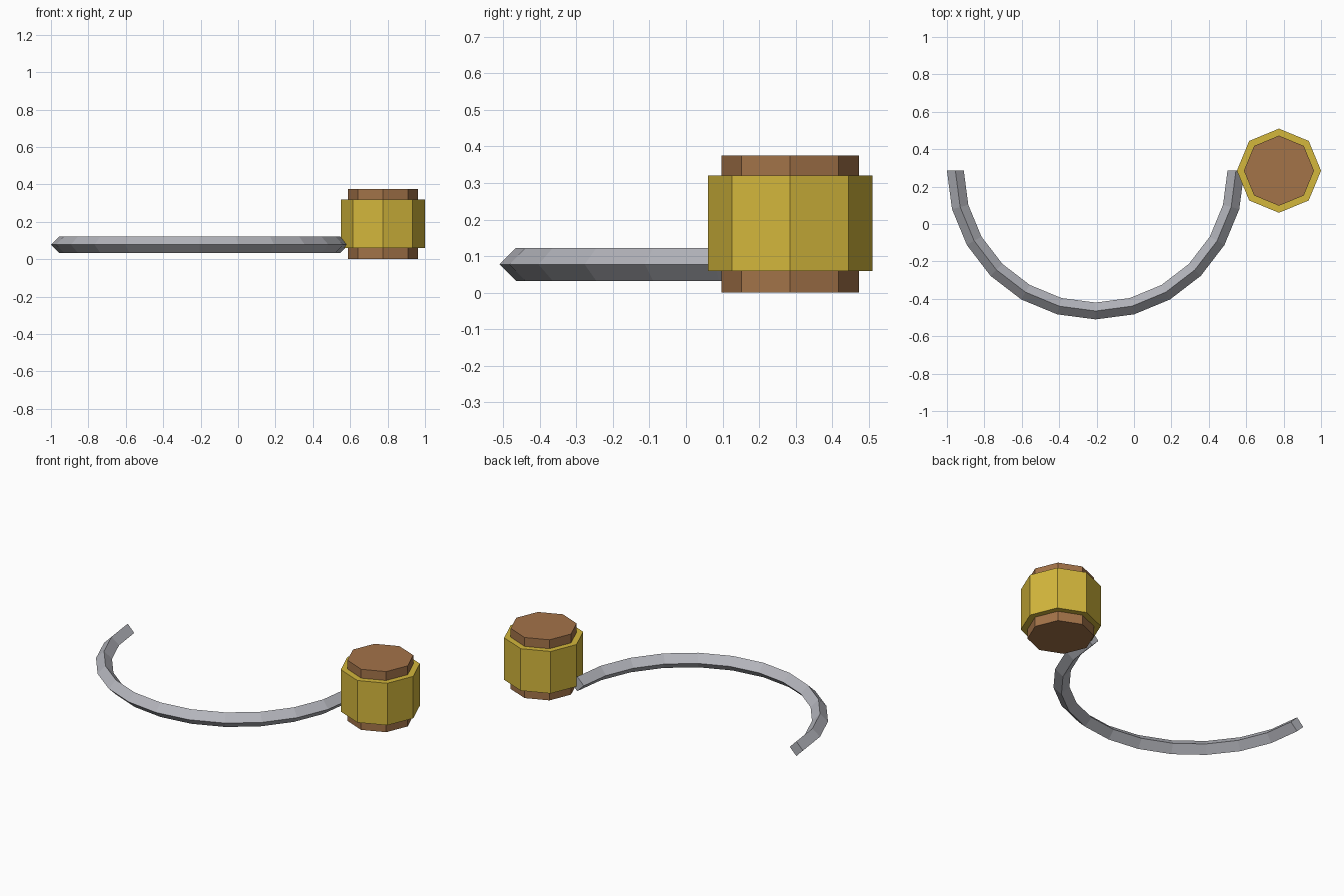
import bpy, bmesh, math

if "Cube" in bpy.data.objects:
    bpy.data.objects.remove(bpy.data.objects["Cube"])


def material(name, rgb):
    m = bpy.data.materials.new(name)
    lin = [((c / 255 + 0.055) / 1.055) ** 2.4 for c in rgb]
    m.diffuse_color = (*lin, 1)
    m.use_nodes = True
    m.node_tree.nodes["Principled BSDF"].inputs["Base Color"].default_value = m.diffuse_color
    return m


def finish(bm, name, mat):
    bmesh.ops.recalc_face_normals(bm, faces=bm.faces)
    mesh = bpy.data.meshes.new(name)
    bm.to_mesh(mesh)
    bm.free()
    mesh.materials.append(mat)
    obj = bpy.data.objects.new(name, mesh)
    bpy.context.collection.objects.link(obj)
    return obj


def octagon_prism(name, radius, z0, z1, centre, mat):
    bm = bmesh.new()
    bmesh.ops.create_cone(bm, cap_ends=True, segments=8,
                          radius1=radius, radius2=radius, depth=z1 - z0)
    obj = finish(bm, name, mat)
    obj.location = (*centre, (z0 + z1) / 2)
    return obj


def half_ring(name, radius, thickness, centre, segments, mat):
    # diamond cross-section swept through a half circle, capped at both ends
    bm = bmesh.new()
    rings = []
    for i in range(segments + 1):
        a = math.pi + math.pi * i / segments
        ring = []
        for k in range(4):
            b = k * math.pi / 2
            r = radius + thickness * math.cos(b)
            ring.append(bm.verts.new((centre[0] + r * math.cos(a),
                                      centre[1] + r * math.sin(a),
                                      centre[2] + thickness * math.sin(b))))
        rings.append(ring)
    for p, q in zip(rings, rings[1:]):
        for k in range(4):
            n = (k + 1) % 4
            bm.faces.new((p[k], p[n], q[n], q[k]))
    bm.faces.new(rings[0])
    bm.faces.new(rings[-1])
    return finish(bm, name, mat)


silver = material("silver metal", (180, 181, 188))
gold = material("gold", (212, 183, 60))
wood = material("brown wood", (163, 115, 73))

# curved metal hook
half_ring("curved_hook", 0.75, 0.045, (-0.205, 0.285, 0.0775), 12, silver)

# wooden core with a gold collar around it
octagon_prism("wooden_core", 0.1875, 0.0, 0.375, (0.775, 0.285), wood)
octagon_prism("gold_collar", 0.225, 0.06, 0.32, (0.775, 0.285), gold)
